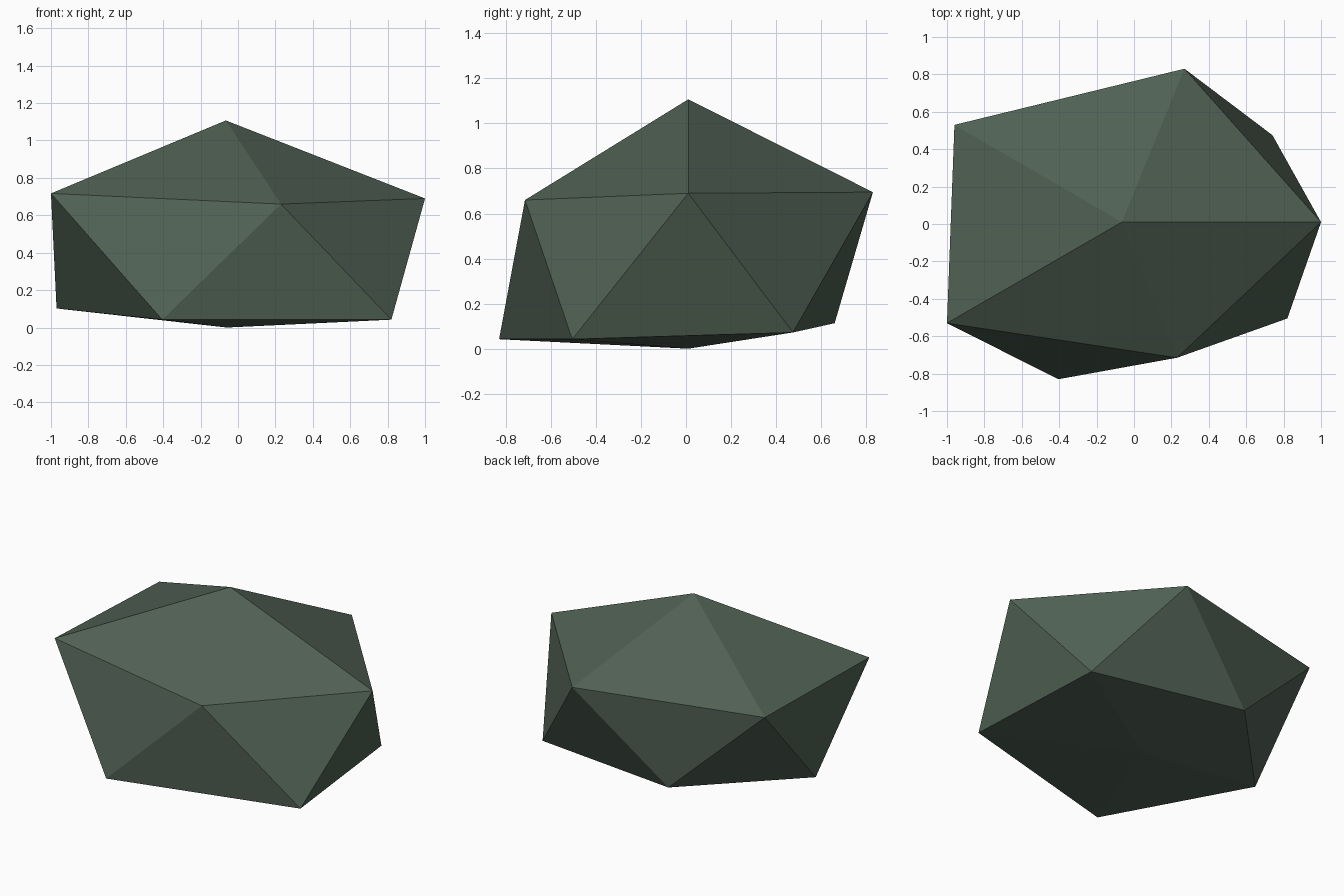
import bpy, bmesh

if "Cube" in bpy.data.objects:
    bpy.data.objects.remove(bpy.data.objects["Cube"])

# Boulder: an uneven icosahedron made of two staggered five-point rings and two poles
upper = [(0.23, -0.715, 0.66), (1.0, 0.01, 0.69), (0.27, 0.83, 0.695),
         (-0.96, 0.53, 0.705), (-1.0, -0.53, 0.717)]
lower = [(-0.405, -0.83, 0.042), (0.82, -0.505, 0.042), (0.74, 0.475, 0.072),
         (-0.33, 0.66, 0.113), (-0.97, 0.0, 0.102)]

bm = bmesh.new()
top = bm.verts.new((-0.065, 0.01, 1.107))
bottom = bm.verts.new((-0.06, 0.01, 0.0))
up = [bm.verts.new(p) for p in upper]
low = [bm.verts.new(p) for p in lower]

# Cap, zigzag side band and base
for i in range(5):
    j = (i + 1) % 5
    bm.faces.new((top, up[i], up[j]))
    bm.faces.new((low[i], low[j], up[i]))
    bm.faces.new((up[i], low[j], up[j]))
    bm.faces.new((bottom, low[j], low[i]))
bmesh.ops.recalc_face_normals(bm, faces=bm.faces)

mesh = bpy.data.meshes.new("rock")
bm.to_mesh(mesh)
bm.free()

# Single mossy grey-green stone colour
mat = bpy.data.materials.new("mossy_stone")
mat.diffuse_color = (0.08, 0.118, 0.088, 1)
mat.use_nodes = True
mat.node_tree.nodes["Principled BSDF"].inputs["Base Color"].default_value = mat.diffuse_color
mesh.materials.append(mat)

rock = bpy.data.objects.new("rock", mesh)
bpy.context.collection.objects.link(rock)
